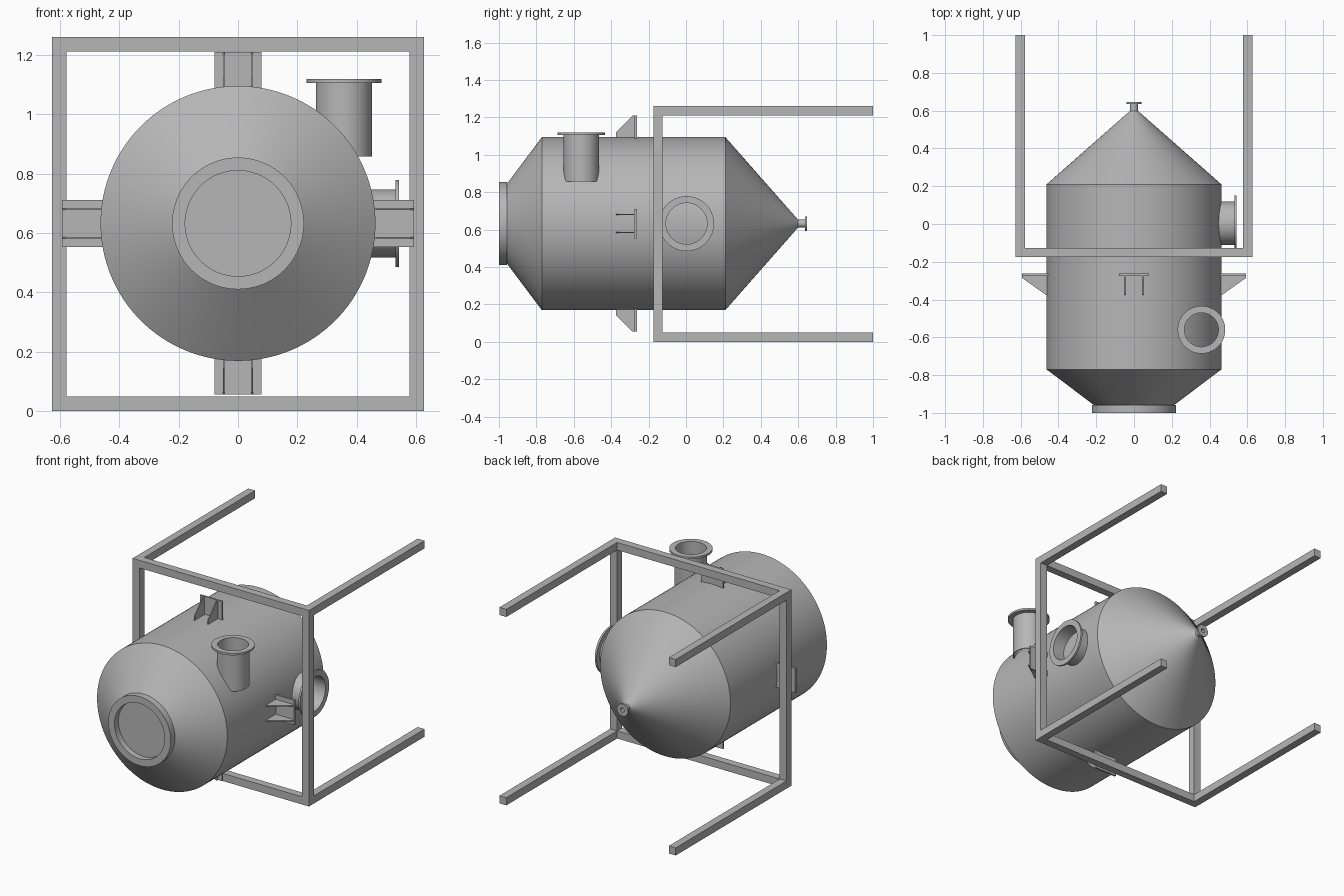
import bpy, bmesh
from math import radians, tau
from mathutils import Matrix, Vector

if "Cube" in bpy.data.objects:
    bpy.data.objects.remove(bpy.data.objects["Cube"], do_unlink=True)

steel = bpy.data.materials.new("steel_grey")
steel.use_nodes = True
GREY = (0.47, 0.47, 0.47, 1)
steel.diffuse_color = GREY
steel.node_tree.nodes["Principled BSDF"].inputs["Base Color"].default_value = GREY

AXIS_Z = 0.632                      # height of the tank's centre line
TANK_R = 0.463


def finish(name, bm, matrix=Matrix(), smooth=False):
    bmesh.ops.remove_doubles(bm, verts=bm.verts, dist=1e-5)
    bmesh.ops.recalc_face_normals(bm, faces=bm.faces)
    bm.transform(matrix)
    mesh = bpy.data.meshes.new(name)
    for f in bm.faces:
        f.smooth = smooth
    bm.to_mesh(mesh)
    bm.free()
    if smooth:
        mesh.set_sharp_from_angle(angle=radians(30))
    mesh.materials.append(steel)
    obj = bpy.data.objects.new(name, mesh)
    bpy.context.collection.objects.link(obj)
    return obj


def lathe(name, profile, origin, direction, closed=True, steps=96):
    """Spin (radius, distance) points around a direction from an origin."""
    bm = bmesh.new()
    verts = [bm.verts.new((r, 0, h)) for r, h in profile]
    pairs = list(zip(verts, verts[1:]))
    if closed:
        pairs.append((verts[-1], verts[0]))
    edges = [bm.edges.new(p) for p in pairs]
    bmesh.ops.spin(bm, geom=verts + edges, cent=(0, 0, 0), axis=(0, 0, 1),
                   angle=tau, steps=steps)
    turn = Vector((0, 0, 1)).rotation_difference(Vector(direction)).to_matrix().to_4x4()
    return finish(name, bm, Matrix.Translation(origin) @ turn, True)


def tube(name, inner, outer, start, end, origin, direction):
    return lathe(name, [(inner, start), (outer, start), (outer, end), (inner, end)],
                 origin, direction)


def box(name, low, high, matrix=Matrix()):
    bm = bmesh.new()
    bmesh.ops.create_cube(bm, size=1)
    low, high = Vector(low), Vector(high)
    bm.transform(Matrix.Translation((low + high) / 2) @ Matrix.Diagonal((*(high - low), 1)))
    return finish(name, bm, matrix)


# Tank shell with both cones
centre = (0, 0, AXIS_Z)
back = (0, 1, 0)
lathe("tank_shell", [(0, -0.96), (0.21, -0.96), (TANK_R, -0.77), (TANK_R, 0.21),
                     (0.02, 0.6), (0, 0.6)], centre, back, closed=False, steps=128)

# Front outlet ring and rear drain nozzle
tube("front_outlet_ring", 0.178, 0.222, -1.0, -0.957, centre, back)
tube("drain_pipe", 0.013, 0.021, 0.58, 0.64, centre, back)
tube("drain_flange", 0.013, 0.039, 0.635, 0.646, centre, back)

# Top inlet nozzle
inlet = (0.357, -0.56, 0)
tube("inlet_pipe", 0.09, 0.095, 0.858, 1.11, inlet, (0, 0, 1))
tube("inlet_flange", 0.09, 0.126, 1.105, 1.118, inlet, (0, 0, 1))

# Side manway nozzle
manway = (0, 0.003, AXIS_Z)
tube("manway_pipe", 0.11, 0.115, 0.44, 0.535, manway, (1, 0, 0))
tube("manway_flange", 0.11, 0.147, 0.531, 0.543, manway, (1, 0, 0))


# Support lugs: an upright plate with two gussets, around the tank
def lug(name, angle, reach, heel):
    place = Matrix.Translation(centre) @ Matrix.Rotation(radians(angle), 4, "Y")
    box(name + "_plate", (-0.079, -0.275, 0.44), (0.079, -0.263, reach), place)
    outline = [(-0.375, 0.45), (-0.375, heel), (-0.286, reach),
               (-0.27, reach), (-0.27, 0.45)]
    for side, x in (("a", -0.051), ("b", 0.045)):
        bm = bmesh.new()
        face = bm.faces.new([bm.verts.new((x, y, z)) for y, z in outline])
        ext = bmesh.ops.extrude_face_region(bm, geom=[face], use_keep_orig=True)
        moved = [v for v in ext["geom"] if isinstance(v, bmesh.types.BMVert)]
        bmesh.ops.translate(bm, verts=moved, vec=(0.006, 0, 0))
        finish(name + "_gusset_" + side, bm, place)


lug("top_lug", 0, 0.577, 0.488)
lug("left_lug", 90, 0.592, 0.467)
lug("bottom_lug", 180, 0.577, 0.488)
lug("right_lug", 270, 0.592, 0.467)

# Open frame: a square of bars with four rails running back
W, H, T = 0.627, 1.26, 0.049
FRONT, INNER = -0.175, -0.126
for level, z in (("bottom", 0), ("top", H - T)):
    box(level + "_frame_bar", (-W, FRONT, z), (W, INNER, z + T))
for side, x in (("right", -W), ("left", W - T)):
    box(side + "_frame_post", (x, FRONT, T), (x + T, INNER, H - T))
    for level, z in (("bottom", 0), ("top", H - T)):
        box(side + "_" + level + "_rail", (x, INNER, z), (x + T, 1.0, z + T))
